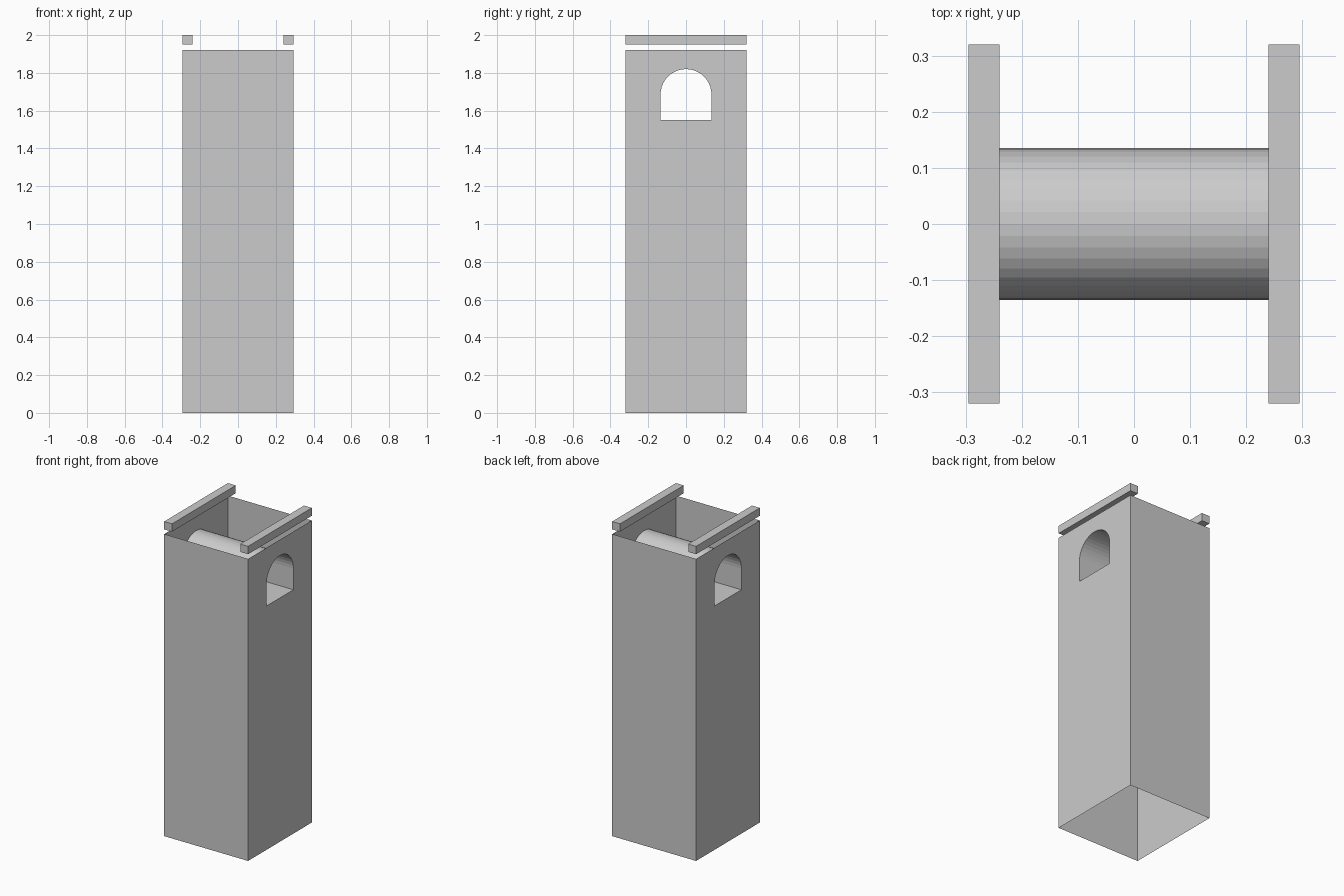
import bpy, bmesh
from math import sin, cos, pi

if "Cube" in bpy.data.objects:
    bpy.data.objects.remove(bpy.data.objects["Cube"])

W, D, H = 0.295, 0.32, 1.92           # half width, half depth, body height
R, SILL, SPRING = 0.135, 1.55, 1.685  # arched tunnel
SEG = 10                              # segments per quarter arc


def finish(name, bm, axes, merge=True):
    mesh = bpy.data.meshes.new(name)
    bm.to_mesh(mesh)
    bm.free()
    obj = bpy.data.objects.new(name, mesh)
    bpy.context.collection.objects.link(obj)
    mod = obj.modifiers.new("mirror", 'MIRROR')
    mod.use_axis = axes
    mod.use_mirror_merge = merge
    mod.merge_threshold = 0.0001
    return obj


# Open thin-walled shaft with an arched tunnel: one quarter, mirrored in x and y
arch = [(R * sin(i * pi / 2 / SEG), SPRING + R * cos(i * pi / 2 / SEG))
        for i in range(SEG + 1)] + [(R, SILL), (0, SILL)]
bm = bmesh.new()
corners = [bm.verts.new((W, y, z)) for y, z in ((0, 0), (D, 0), (D, H), (0, H))]
rim = [bm.verts.new((W, y, z)) for y, z in arch]
mid = [bm.verts.new((0, y, z)) for y, z in arch]
bm.faces.new(corners + rim)                                   # side wall
bm.faces.new((corners[2], corners[1],
              bm.verts.new((0, D, 0)), bm.verts.new((0, D, H))))  # end wall
for i in range(len(arch) - 1):                                # tunnel lining
    bm.faces.new((rim[i + 1], rim[i], mid[i], mid[i + 1]))
finish("tower_shaft", bm, (True, True, False))

# Two rails floating just above the side walls
bm = bmesh.new()
bmesh.ops.create_cube(bm, size=1)
bmesh.ops.scale(bm, verts=bm.verts, vec=(0.055, 2 * D, 0.05))
bmesh.ops.translate(bm, verts=bm.verts, vec=(W - 0.0275, 0, 1.975))
finish("top_rails", bm, (True, False, False), False)
